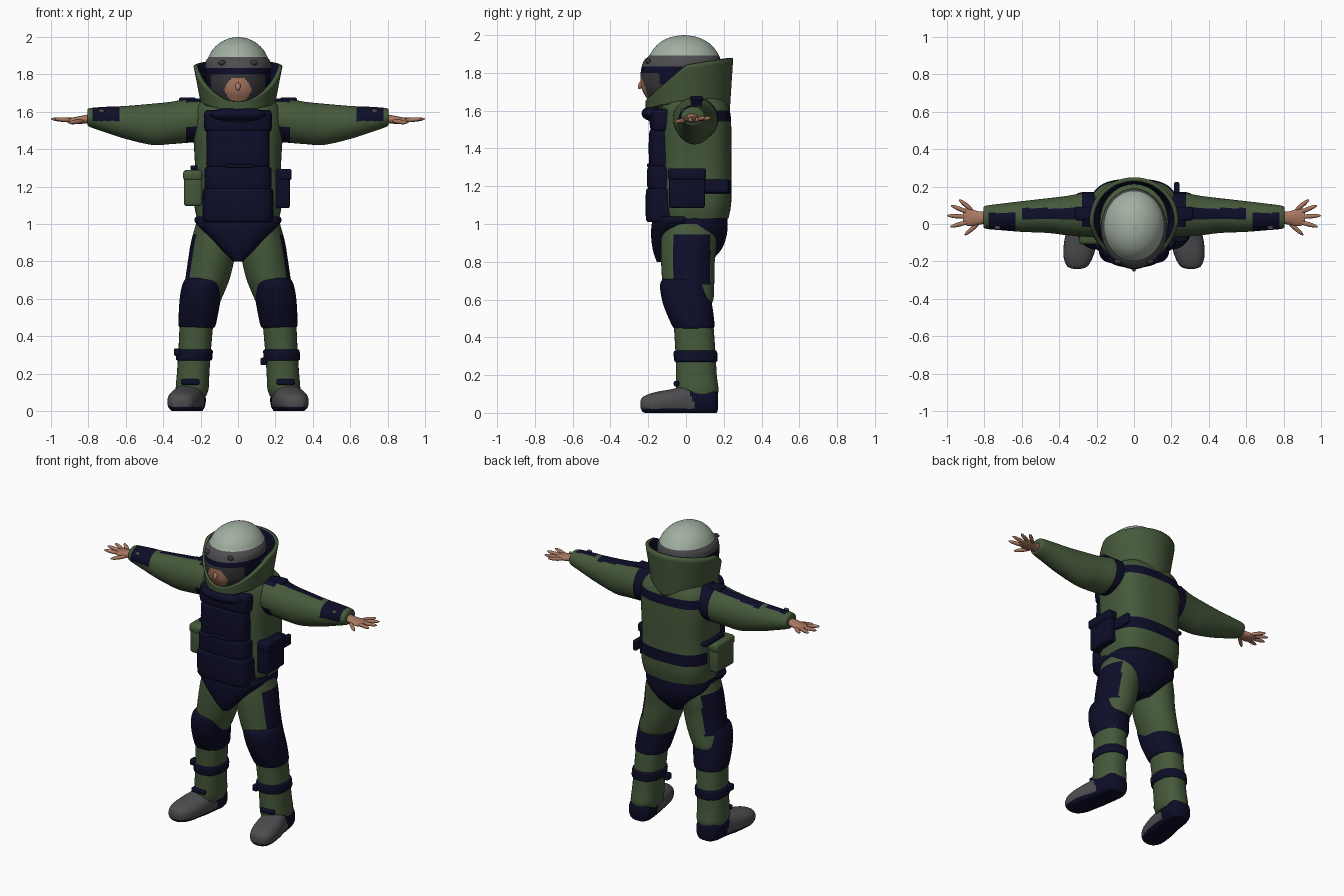
import bpy, bmesh, math
from mathutils import Vector, Matrix

cube = bpy.data.objects.get("Cube")
if cube:
    bpy.data.objects.remove(cube, do_unlink=True)


def material(name, rgb):
    mat = bpy.data.materials.new(name)
    mat.use_nodes = True
    mat.diffuse_color = (*rgb, 1)
    mat.node_tree.nodes["Principled BSDF"].inputs["Base Color"].default_value = (*rgb, 1)
    return mat


GREEN = material("olive green", (0.06, 0.1, 0.043))
NAVY = material("dark navy", (0.004, 0.004, 0.022))
GREY = material("boot grey", (0.075, 0.075, 0.08))
VISOR = material("visor grey", (0.04, 0.04, 0.046))
DOME = material("pale helmet", (0.36, 0.43, 0.36))
SKIN = material("skin", (0.4, 0.19, 0.12))


def finish(name, bm, mats, rule=None, side=1, angle=50):
    """Colour faces by rule(centre, normal), shade smooth and link."""
    bmesh.ops.recalc_face_normals(bm, faces=bm.faces)
    if rule:
        for f in bm.faces:
            c, n = f.calc_center_median(), f.normal.copy()
            c.x *= side
            n.x *= side
            f.material_index = mats.index(rule(c, n))
    mesh = bpy.data.meshes.new(name)
    bm.to_mesh(mesh)
    bm.free()
    for m in mats:
        mesh.materials.append(m)
    mesh.shade_smooth()
    mesh.set_sharp_from_angle(angle=math.radians(angle))
    obj = bpy.data.objects.new(name, mesh)
    bpy.context.collection.objects.link(obj)
    return obj


def smooth_keys(keys, steps):
    """Catmull-Rom interpolation of the section keys."""
    out = []
    for i in range(len(keys) - 1):
        quad = [keys[max(0, min(len(keys) - 1, i + d))] for d in (-1, 0, 1, 2)]
        for k in range(steps):
            t = k / steps
            out.append([b + (c - a) * t / 2 + (a - 2.5 * b + 2 * c - d / 2) * t * t
                        + (1.5 * (b - c) + (d - a) / 2) * t ** 3
                        for a, b, c, d in zip(*quad)])
    return out + [list(keys[-1])]


def loft(name, axis, keys, mats, rule=None, side=1, power=2, seg=48, steps=8):
    """Skin superellipse sections (position, centre a, centre b, radius a, radius b)."""
    bm = bmesh.new()
    rings = []
    for t, a, b, ra, rb in smooth_keys(keys, steps):
        ring = []
        for j in range(seg):
            ang = math.tau * j / seg
            u, v = [math.copysign(abs(w) ** (2 / power), w) for w in (math.cos(ang), math.sin(ang))]
            p, q = a + ra * u, b + rb * v
            x, y, z = {"X": (t, p, q), "Y": (p, t, q), "Z": (p, q, t)}[axis]
            ring.append(bm.verts.new((x * side, y, max(z, 0))))
        rings.append(ring)
    for lo, hi in zip(rings, rings[1:]):
        for j in range(seg):
            k = (j + 1) % seg
            bm.faces.new((lo[j], lo[k], hi[k], hi[j]))
    bm.faces.new(rings[0])
    bm.faces.new(rings[-1])
    return finish(name, bm, mats, rule, side)


def box(name, centre, size, mat, bevel=0.012):
    bm = bmesh.new()
    bmesh.ops.create_cube(bm, size=1)
    bmesh.ops.scale(bm, vec=size, verts=bm.verts)
    bmesh.ops.translate(bm, vec=centre, verts=bm.verts)
    bmesh.ops.bevel(bm, geom=bm.edges[:], offset=bevel, segments=3, profile=0.5, affect='EDGES')
    return finish(name, bm, [mat])


def ball(name, centre, size, mat):
    bm = bmesh.new()
    bmesh.ops.create_uvsphere(bm, u_segments=24, v_segments=14, radius=1)
    bmesh.ops.scale(bm, vec=size, verts=bm.verts)
    bmesh.ops.translate(bm, vec=centre, verts=bm.verts)
    return finish(name, bm, [mat])


def digit(name, start, end, r, mat):
    """Stretched ball running from start to end."""
    start, end = Vector(start), Vector(end)
    way = end - start
    bm = bmesh.new()
    bmesh.ops.create_uvsphere(bm, u_segments=12, v_segments=10, radius=1)
    turn = way.to_track_quat('Z', 'Y').to_matrix().to_4x4()
    bmesh.ops.transform(bm, verts=bm.verts, matrix=Matrix.Translation((start + end) / 2)
                        @ turn @ Matrix.Diagonal((r, r, way.length / 2, 1)))
    return finish(name, bm, [mat])


# Helmet with visor and face opening
def helmet_rule(c, n):
    if c.z > 1.892:
        return DOME
    if c.y < 0 and (c.x / 0.068) ** 2 + ((c.z - 1.72) / 0.066) ** 2 < 1:
        return SKIN
    if 1.8 < c.z < 1.83 or (c.y < 0 and c.z < 1.8 and abs(c.x) > 0.145):
        return NAVY
    return GREY if c.z > 1.83 else VISOR


loft("helmet", "Z", [(1.58, 0, -0.01, 0.11, 0.14), (1.66, 0, -0.02, 0.14, 0.185),
     (1.72, 0, -0.025, 0.165, 0.21), (1.8, 0, -0.025, 0.175, 0.215), (1.86, 0, -0.02, 0.175, 0.205),
     (1.892, 0, -0.01, 0.158, 0.185), (1.93, 0, -0.01, 0.137, 0.16), (1.965, 0, -0.01, 0.102, 0.122),
     (1.99, 0, -0.01, 0.056, 0.067), (2.0, 0, -0.01, 0.004, 0.005)],
     [DOME, GREY, NAVY, VISOR, SKIN], helmet_rule, seg=112)
digit("nose", (0, -0.222, 1.765), (0, -0.25, 1.715), 0.014, SKIN)
for s in (-1, 1):
    ball("visor_knob", (s * 0.085, -0.2, 1.862), (0.02, 0.015, 0.014), VISOR)

# Tall collar, low at the front, lined in navy
bm = bmesh.new()
rows, seg = 10, 72
grid = []
for i in range(rows + 1):
    row = []
    for j in range(seg):
        c, s = math.cos(math.tau * j / seg), math.sin(math.tau * j / seg)
        y = 0.01 + 0.23 * s
        top = 1.84 + y * (0.16 if y > 0 else 0.85)
        low = 1.59 + 0.05 * abs(c)
        z = low + (top - low) * i / rows
        flare = (z - 1.6) / 0.28
        row.append(bm.verts.new(((0.19 + 0.055 * flare) * c, 0.01 + (0.222 + 0.018 * flare) * s, z)))
    grid.append(row)
for lo, hi in zip(grid, grid[1:]):
    for j in range(seg):
        k = (j + 1) % seg
        bm.faces.new((lo[j], lo[k], hi[k], hi[j]))
collar = finish("collar", bm, [GREEN, NAVY])
shell = collar.modifiers.new("thickness", 'SOLIDIFY')
shell.thickness, shell.offset, shell.material_offset = 0.022, -1, 1
ball("chin_pad", (0, -0.175, 1.585), (0.15, 0.06, 0.04), NAVY)


# Jacket with two bands across the back
def jacket_rule(c, n):
    band = 1.54 < c.z < 1.6 or 1.16 < c.z < 1.235
    return NAVY if band and c.y > 0.1 else GREEN


loft("jacket", "Z", [(1.03, 0, 0.045, 0.22, 0.18), (1.12, 0, 0.05, 0.235, 0.19),
     (1.3, 0, 0.05, 0.23, 0.19), (1.5, 0, 0.05, 0.24, 0.19), (1.6, 0, 0.05, 0.235, 0.182),
     (1.655, 0, 0.04, 0.2, 0.165), (1.68, 0, 0.03, 0.15, 0.13)],
     [GREEN, NAVY], jacket_rule, power=2.9, seg=80, steps=12)

# Padded front armour in stacked panels, and the groin guard
for name, low, high, rx, front in (("chest_panel", 1.49, 1.61, 0.18, 0.19),
                                   ("rib_panel", 1.3, 1.5, 0.168, 0.195),
                                   ("belly_panel", 1.18, 1.31, 0.178, 0.205),
                                   ("waist_panel", 1.01, 1.19, 0.188, 0.212)):
    deep = front - 0.1
    loft(name, "Z", [(low, 0, -0.1, rx - 0.015, deep - 0.02), (low + 0.02, 0, -0.1, rx, deep),
         (high - 0.02, 0, -0.1, rx, deep), (high, 0, -0.1, rx - 0.015, deep - 0.02)],
         [NAVY], power=4)
loft("groin_guard", "Z", [(0.8, 0, -0.12, 0.025, 0.035), (0.86, 0, -0.115, 0.085, 0.06),
     (0.94, 0, -0.09, 0.165, 0.095), (1.01, 0, -0.06, 0.23, 0.12), (1.04, 0, -0.05, 0.225, 0.12)],
     [NAVY], power=2.6)
box("name_plate", (0, -0.193, 1.555), (0.075, 0.009, 0.022), GREY, 0.003)
box("chest_strap", (0.01, -0.198, 1.31), (0.15, 0.016, 0.02), NAVY, 0.006)
loft("pelvis", "Z", [(0.8, 0, 0.04, 0.05, 0.09), (0.87, 0, 0.045, 0.14, 0.145),
     (0.95, 0, 0.045, 0.215, 0.172), (1.05, 0, 0.045, 0.22, 0.175)], [NAVY], power=2.4)

# Side pouches
box("left_pouch", (0.24, 0.005, 1.19), (0.075, 0.19, 0.21), NAVY)
box("left_pouch_flap", (0.248, 0.005, 1.265), (0.078, 0.2, 0.06), NAVY)
box("left_pouch_strap", (0.228, 0.15, 1.2), (0.03, 0.15, 0.07), NAVY)
box("right_pouch", (-0.24, -0.01, 1.19), (0.1, 0.19, 0.19), GREEN, 0.02)
box("right_pouch_flap", (-0.242, -0.01, 1.26), (0.104, 0.2, 0.06), GREEN, 0.02)
box("right_pouch_strap", (-0.23, 0.05, 1.3), (0.05, 0.2, 0.025), NAVY, 0.008)


def sleeve_rule(c, n):
    armhole = c.x < 0.28 and (c.z < 1.52 or c.y > 0.08 or c.z > 1.65)
    stripe = c.x < 0.6 and n.z > 0.4 and 0.025 < c.y < 0.085
    pad = 0.63 < c.x < 0.78 and c.y < 0.06 and c.z > 1.55
    return NAVY if armhole or stripe or pad else GREEN


def thigh_rule(c, n):
    pad = n.x > 0.55 and 0.68 < c.z < 0.95 and -0.07 < c.y < 0.13
    return NAVY if pad else GREEN


def boot_rule(c, n):
    return NAVY if c.z < 0.022 or c.y > 0.02 + 0.4 * (0.1 - c.z) else GREY


for s, word in ((1, "left"), (-1, "right")):
    # Sleeve and hand
    loft(word + "_sleeve", "X", [(0.19, 0.05, 1.555, 0.12, 0.115), (0.26, 0.05, 1.553, 0.118, 0.118),
         (0.36, 0.045, 1.54, 0.105, 0.113), (0.46, 0.045, 1.533, 0.093, 0.11),
         (0.6, 0.04, 1.543, 0.082, 0.088), (0.7, 0.038, 1.557, 0.072, 0.07),
         (0.79, 0.036, 1.569, 0.062, 0.051), (0.805, 0.036, 1.569, 0.05, 0.04)],
         [GREEN, NAVY], sleeve_rule, s, seg=64, steps=10)
    box(word + "_shoulder_pad", (s * 0.27, 0.055, 1.662), (0.09, 0.07, 0.03), NAVY, 0.01)
    box(word + "_sleeve_stud", (s * 0.73, -0.02, 1.605), (0.03, 0.02, 0.02), GREY, 0.006)
    loft(word + "_palm", "X", [(0.78, 0.035, 1.565, 0.03, 0.026), (0.83, 0.032, 1.558, 0.036, 0.022),
         (0.88, 0.036, 1.553, 0.047, 0.017), (0.915, 0.04, 1.554, 0.04, 0.01)],
         [SKIN], side=s, seg=24)
    for finger, base, tip in (("little", (0.86, 0.07), (0.935, 0.13)),
                              ("ring", (0.87, 0.055), (0.98, 0.1)),
                              ("middle", (0.87, 0.037), (1.0, 0.045)),
                              ("index", (0.87, 0.015), (0.983, -0.015)),
                              ("thumb", (0.82, 0.015), (0.905, -0.06))):
        z = 1.54 if finger == "thumb" else 1.562
        digit(f"{word}_{finger}_finger", (s * base[0], base[1], 1.553), (s * tip[0], tip[1], z),
              0.012, SKIN)

    # Trouser leg with knee guard, shin and strap
    loft(word + "_thigh", "Z", [(0.575, 0.196, 0.015, 0.095, 0.11), (0.6, 0.195, 0.015, 0.107, 0.13),
         (0.7, 0.165, 0.012, 0.118, 0.138), (0.8, 0.145, 0.01, 0.123, 0.142),
         (0.9, 0.13, 0.015, 0.122, 0.148), (1.0, 0.12, 0.02, 0.105, 0.145)],
         [GREEN, NAVY], thigh_rule, s, seg=64, steps=10)
    loft(word + "_knee_guard", "Z", [(0.445, 0.22, 0.04, 0.09, 0.1), (0.465, 0.218, 0.038, 0.1, 0.113),
         (0.56, 0.207, 0.012, 0.108, 0.128), (0.64, 0.196, -0.005, 0.11, 0.13),
         (0.69, 0.187, -0.01, 0.105, 0.125), (0.71, 0.185, -0.01, 0.09, 0.11)],
         [NAVY], side=s, power=2.3)
    loft(word + "_shin", "Z", [(0.08, 0.248, 0.06, 0.078, 0.1), (0.12, 0.245, 0.06, 0.088, 0.112),
         (0.2, 0.24, 0.055, 0.087, 0.108), (0.32, 0.232, 0.05, 0.087, 0.106),
         (0.47, 0.222, 0.04, 0.09, 0.105)], [GREEN], side=s, power=2.3)
    loft(word + "_shin_strap", "Z", [(0.27, 0.235, 0.052, 0.09, 0.108), (0.28, 0.235, 0.052, 0.097, 0.115),
         (0.32, 0.232, 0.05, 0.097, 0.115), (0.33, 0.232, 0.05, 0.09, 0.108)],
         [NAVY], side=s, power=2.3)
    box(word + "_strap_buckle", ((0.137, 0, 0.265) if s > 0 else (-0.325, 0, 0.315)),
        (0.035, 0.05, 0.04), NAVY, 0.008)
    box(word + "_lace_tab", (s * 0.255, -0.05, 0.155), (0.1, 0.03, 0.03), NAVY, 0.01)

    # Boot
    loft(word + "_boot", "Y", [(-0.24, 0.305, 0.045, 0.02, 0.02), (-0.225, 0.303, 0.045, 0.055, 0.042),
         (-0.17, 0.297, 0.048, 0.08, 0.06), (-0.08, 0.283, 0.055, 0.088, 0.07),
         (0.02, 0.264, 0.06, 0.08, 0.085), (0.11, 0.252, 0.06, 0.08, 0.08),
         (0.155, 0.25, 0.06, 0.065, 0.07), (0.17, 0.25, 0.06, 0.03, 0.04)],
         [GREY, NAVY], boot_rule, s, power=2.4)
